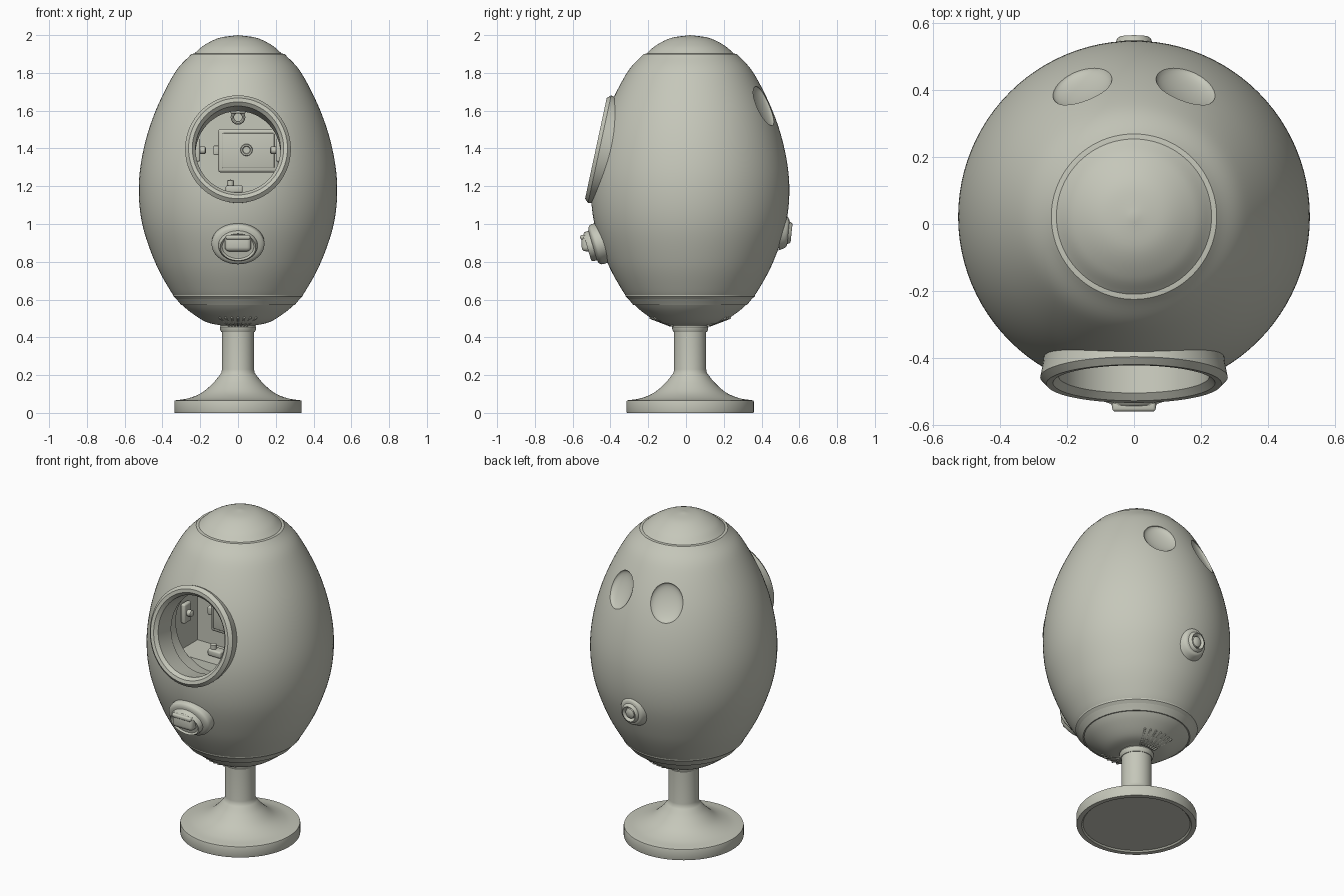
import bpy, bmesh, math
from mathutils import Vector, Matrix

cube = bpy.data.objects.get("Cube")
if cube:
    bpy.data.objects.remove(cube, do_unlink=True)

AXIS = Vector((0, 0.022, 0))  # vertical axis of the egg

mat = bpy.data.materials.new("pale grey green")
mat.use_nodes = True
COLOUR = (0.56, 0.57, 0.49, 1)
mat.diffuse_color = COLOUR
mat.node_tree.nodes["Principled BSDF"].inputs["Base Color"].default_value = COLOUR


def finish(name, bm, matrix=Matrix(), angle=35):
    bmesh.ops.transform(bm, matrix=matrix, verts=bm.verts)
    bmesh.ops.recalc_face_normals(bm, faces=bm.faces)
    mesh = bpy.data.meshes.new(name)
    bm.to_mesh(mesh)
    bm.free()
    mesh.materials.append(mat)
    ob = bpy.data.objects.new(name, mesh)
    bpy.context.collection.objects.link(ob)
    smooth(ob, angle)
    return ob


def smooth(ob, angle=35):
    bpy.ops.object.select_all(action='DESELECT')
    bpy.context.view_layer.objects.active = ob
    ob.select_set(True)
    bpy.ops.object.shade_smooth_by_angle(angle=math.radians(angle))


def spline(points, steps=6):
    # Catmull-Rom curve through the profile points
    p = [Vector(q) for q in points]
    p = [2 * p[0] - p[1]] + p + [2 * p[-1] - p[-2]]
    out = []
    for a, b, c, d in zip(p, p[1:], p[2:], p[3:]):
        for i in range(steps):
            t = i / steps
            out.append(0.5 * (2 * b + (c - a) * t + (2 * a - 5 * b + 4 * c - d) * t ** 2
                              + (3 * b - a - 3 * c + d) * t ** 3))
    return [tuple(v) for v in out] + [tuple(p[-2])]


def lathe(name, profile, matrix=Matrix(), sides=64, closed=False, angle=35):
    bm = bmesh.new()
    rings = []
    for r, z in profile:
        if r < 1e-4:
            rings.append([bm.verts.new((0, 0, z))] * sides)
        else:
            rings.append([bm.verts.new((r * math.cos(math.tau * i / sides),
                                        r * math.sin(math.tau * i / sides), z))
                          for i in range(sides)])
    pairs = list(zip(rings, rings[1:]))
    if closed:
        pairs.append((rings[-1], rings[0]))
    for a, b in pairs:
        for i in range(sides):
            j = (i + 1) % sides
            quad = list(dict.fromkeys((a[i], a[j], b[j], b[i])))
            bm.faces.new(quad)
    return finish(name, bm, matrix, angle)


def facing(place, out, scale=(1, 1, 1)):
    # local z points outward, local y points up
    rot = Vector(out).to_track_quat('Z', 'Y').to_matrix().to_4x4()
    return Matrix.Translation(place) @ rot @ Matrix.Diagonal((*scale, 1))


def box(name, centre, size, bevel=0.0, matrix=Matrix()):
    bm = bmesh.new()
    bmesh.ops.create_cube(bm, size=1, matrix=Matrix.Translation(centre) @ Matrix.Diagonal((*size, 1)))
    if bevel:
        bmesh.ops.bevel(bm, geom=bm.edges[:], offset=bevel, segments=3, profile=0.5, affect='EDGES')
    return finish(name, bm, matrix)


def carve(ob, cutters):
    for c in cutters:
        m = ob.modifiers.new("cut", 'BOOLEAN')
        m.operation, m.solver, m.object = 'DIFFERENCE', 'EXACT', c
    deps = bpy.context.evaluated_depsgraph_get()
    mesh = bpy.data.meshes.new_from_object(ob.evaluated_get(deps))
    ob.modifiers.clear()
    ob.data = mesh
    for c in cutters:
        bpy.data.objects.remove(c, do_unlink=True)
    smooth(ob)


upright = Matrix.Translation(AXIS)

# Egg shell and cap
egg = spline([(0.30, 0.57), (0.36, 0.65), (0.44, 0.8), (0.507, 1.0), (0.525, 1.2),
              (0.499, 1.4), (0.436, 1.6), (0.335, 1.8), (0.247, 1.9)], 8)
shell = lathe("egg_shell", [(0, 0.57)] + egg + [(0.232, 1.902), (0, 1.902)], upright, 96)
lathe("top_cap", [(0, 1.88), (0.234, 1.88)]
      + spline([(0.234, 1.9), (0.18, 1.946), (0.1, 1.985), (0, 2.0)]), upright, 96)

# Porthole, room and back dents cut into the shell
PORT, PORT_OUT = (0, -0.475, 1.4), (0, -0.978, 0.21)
port = facing(PORT, PORT_OUT, (1, 1.04, 1))
cutters = [lathe("cut_tube", [(0, -0.25), (0.23, -0.25), (0.23, 0.2), (0, 0.2)], port),
           box("cut_room", (0, -0.17, 1.405), (0.47, 0.22, 0.49))]
for side in (-1, 1):
    out = (side * 0.37, 0.87, 0.45)
    dome = [(0.115 * math.sin(math.pi * i / 16), -0.03 * math.cos(math.pi * i / 16)) for i in range(17)]
    cutters.append(lathe("cut_dent", dome, facing((side * 0.155, 0.412, 1.625), out, (0.82, 1, 1)), 48))
carve(shell, cutters)

# Porthole rim
lathe("porthole_rim", [(0.225, -0.15), (0.225, -0.02), (0.242, 0), (0.262, 0.002),
                       (0.28, -0.018), (0.272, -0.06), (0.262, -0.15)], port, 72, True)

# Control panel and fittings inside the room
box("panel_frame", (0.055, -0.09, 1.388), (0.32, 0.06, 0.23), 0.014)
box("panel_screen", (0.055, -0.122, 1.388), (0.275, 0.012, 0.185), 0.005)
lathe("panel_button", [(0.032, 0), (0.03, 0.014), (0.022, 0.014), (0.018, 0.008), (0, 0.008)],
      facing((0.045, -0.127, 1.392), (0, -1, 0)), 24)
box("panel_tab", (-0.115, -0.1, 1.39), (0.03, 0.03, 0.05), 0.006)
for side, name in ((-1, "right"), (1, "left")):
    box(name + "_wall_bracket", (side * 0.215, -0.2, 1.39), (0.03, 0.07, 0.12), 0.01)
    lathe(name + "_wall_knob", [(0.02, 0), (0.02, 0.025), (0.012, 0.03), (0, 0.03)],
          facing((side * 0.2, -0.2, 1.39), (-side, 0, 0)), 20)
box("ceiling_lamp_mount", (0, -0.11, 1.6), (0.08, 0.06, 0.03), 0.008)
lathe("ceiling_hook", [(0.03 + 0.009 * math.cos(math.tau * i / 8), 0.009 * math.sin(math.tau * i / 8))
                       for i in range(8)], facing((0, -0.11, 1.565), (0, -1, 0)), 24, True)
box("floor_block", (-0.02, -0.18, 1.185), (0.09, 0.06, 0.04), 0.01)
lathe("floor_knob", [(0.018, 0), (0.018, 0.03), (0, 0.035)], Matrix.Translation((-0.04, -0.18, 1.2)), 16)

# Front tap: oval flange with a pulled handle
tap = facing((0, -0.47, 0.893), (0, -0.96, -0.28), (1.27, 1, 1))
lathe("tap_flange", spline([(0.108, -0.06), (0.11, 0.0), (0.1, 0.018), (0.082, 0.025)], 4)
      + [(0.08, 0.045), (0.074, 0.055), (0.066, 0.045), (0, 0.042)], tap, 56)
box("tap_handle", (0, -0.515, 0.9), (0.14, 0.075, 0.09), 0.022)
box("tap_lip", (0, -0.545, 0.93), (0.13, 0.03, 0.024), 0.009)

# Back button
back = facing((0, 0.53, 0.955), (0, 0.98, -0.1), (1, 1.1, 1))
lathe("back_button", spline([(0.09, -0.03), (0.072, 0.004), (0.055, 0.012)], 4)
      + [(0.05, 0.024), (0.043, 0.029), (0.036, 0.022), (0.032, 0.008), (0.028, 0.02),
         (0.016, 0.027), (0, 0.028)], back, 40)

# Cup that holds the egg
cup = spline([(0.085, 0.462), (0.17, 0.482), (0.26, 0.54), (0.315, 0.592), (0.342, 0.617)])
lathe("cup", [(0, 0.46)] + cup + [(0.344, 0.628), (0.33, 0.632), (0.3, 0.61), (0, 0.6)], upright, 96)

# Fans of thin ribs under the cup, front and back
for face in (-1, 1):
    for i in range(7):
        a = math.radians((i - 3) * 9)
        start = Vector((0.1 * math.sin(a), face * 0.1 * math.cos(a), 0.462)) + AXIS
        end = Vector((0.215 * math.sin(a), face * 0.215 * math.cos(a), 0.506)) + AXIS
        way = (end - start).to_track_quat('Z', 'Y').to_matrix().to_4x4()
        box(("front" if face < 0 else "back") + "_rib", (0, 0, 0), (0.01, 0.014, (end - start).length),
            0.003, Matrix.Translation((start + end) / 2) @ way)

# Stem, collar and foot
flare = spline([(0.335, 0.066), (0.26, 0.078), (0.19, 0.108), (0.13, 0.16), (0.088, 0.212)])
lathe("stem_and_foot", [(0, 0.008), (0.3, 0.008), (0.308, 0), (0.335, 0), (0.337, 0.006), (0.337, 0.06)]
      + flare + [(0.085, 0.23), (0.085, 0.43), (0, 0.43)], upright, 72)
lathe("stem_collar", [(0, 0.428), (0.088, 0.428), (0.094, 0.438), (0.096, 0.455), (0.09, 0.465), (0, 0.468)],
      upright, 64)
